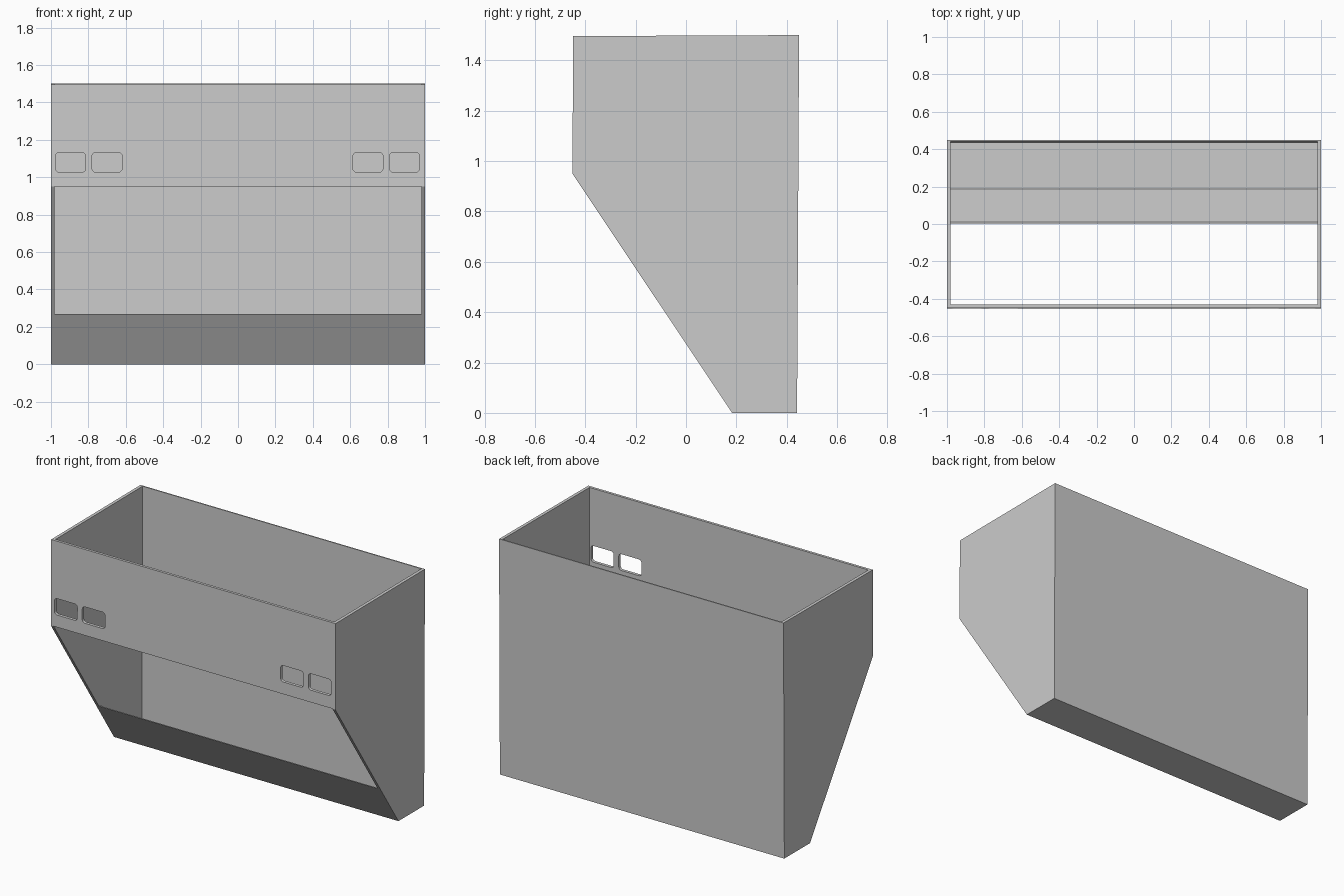
import bpy, bmesh, math
from mathutils import Vector

if "Cube" in bpy.data.objects:
    bpy.data.objects.remove(bpy.data.objects["Cube"])


def prism(name, points, offset):
    """Extrude a flat closed outline along an offset vector into a solid."""
    bm = bmesh.new()
    face = bm.faces.new([bm.verts.new(p) for p in points])
    ext = bmesh.ops.extrude_face_region(bm, geom=[face], use_keep_orig=True)
    moved = [g for g in ext["geom"] if isinstance(g, bmesh.types.BMVert)]
    bmesh.ops.translate(bm, vec=Vector(offset), verts=moved)
    bmesh.ops.recalc_face_normals(bm, faces=bm.faces)
    mesh = bpy.data.meshes.new(name)
    bm.to_mesh(mesh)
    bm.free()
    obj = bpy.data.objects.new(name, mesh)
    bpy.context.collection.objects.link(obj)
    return obj


def side_prism(name, profile, half_width):
    """Solid from a (y, z) side profile, centred on x = 0."""
    return prism(name, [(-half_width, y, z) for y, z in profile], (2 * half_width, 0, 0))


def rounded_rect(cx, cz, w, h, r, steps=4):
    pts = []
    for i, (sx, sz) in enumerate([(1, 1), (-1, 1), (-1, -1), (1, -1)]):
        for k in range(steps + 1):
            a = math.radians(90 * (i + k / steps))
            pts.append((cx + sx * (w / 2 - r) + r * math.cos(a), -0.6,
                        cz + sz * (h / 2 - r) + r * math.sin(a)))
    return pts


def cut(target, cutter):
    cutter.hide_render = True
    mod = target.modifiers.new("cut", "BOOLEAN")
    mod.operation = "DIFFERENCE"
    mod.solver = "EXACT"
    mod.object = cutter
    bpy.context.view_layer.objects.active = target
    bpy.ops.object.modifier_apply(modifier=mod.name)
    bpy.data.objects.remove(cutter)


# Outer casing: upright box with a sloping lower front
casing = side_prism("casing", [(-0.448, 1.496), (-0.451, 0.95), (0.183, 0),
                               (0.441, 0), (0.449, 1.5)], 1.0)

# Hollow inside, open at the top and through the upper part of the slope
cavity = side_prism("cavity_cutter", [(-0.431, 1.6), (-0.431, 0.951), (-0.6, 0.951),
                                      (-0.6, 0.27), (0.011, 0.27), (0.188, 0.005),
                                      (0.433, 0.005), (0.442, 1.6)], 0.98)
cut(casing, cavity)

# Two pairs of rounded windows in the front panel
for x in (-0.895, -0.70, 0.695, 0.89):
    cut(casing, prism("window_cutter", rounded_rect(x, 1.08, 0.16, 0.104, 0.018), (0, 0.3, 0)))
